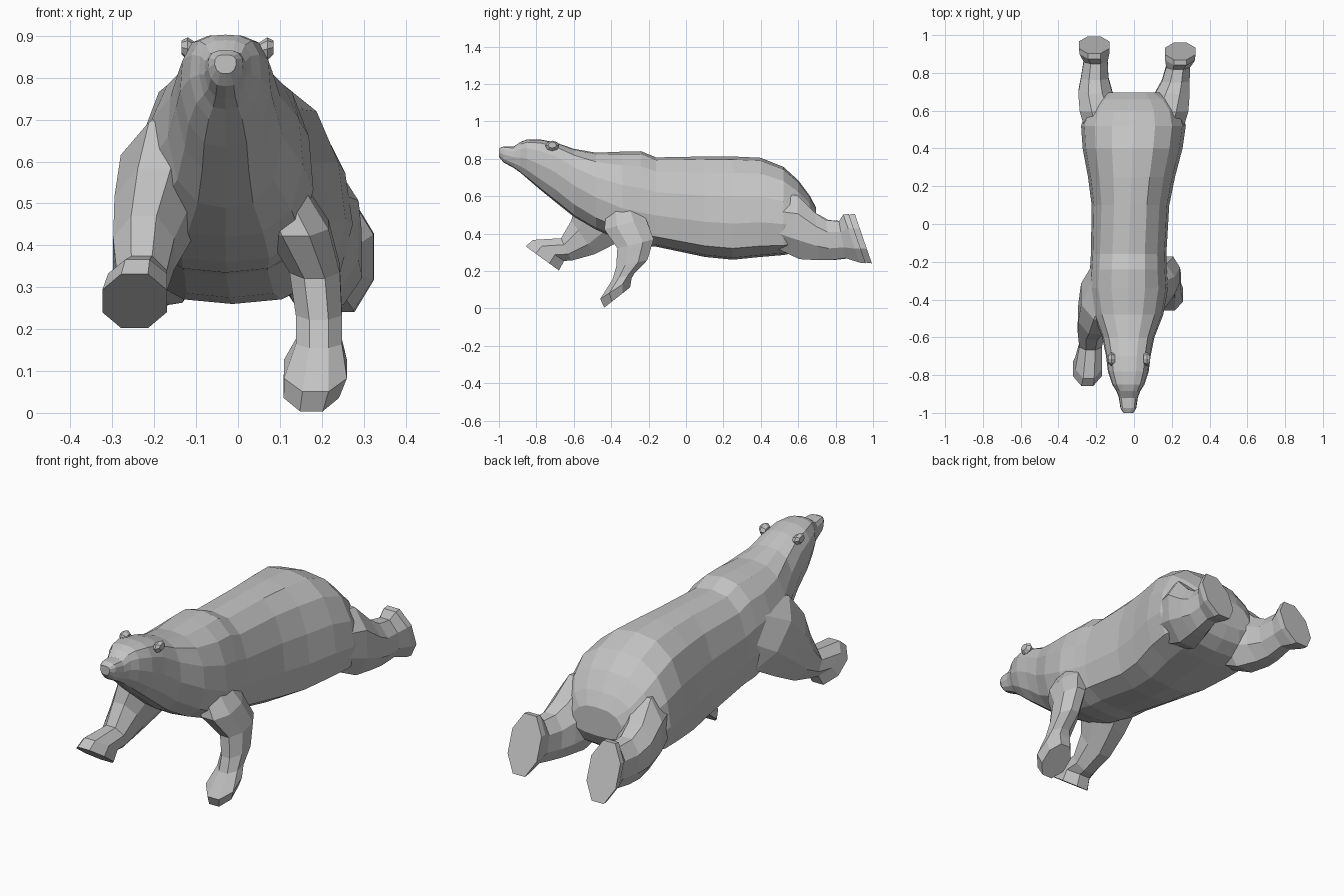
import bpy, bmesh, math
from mathutils import Vector

cube = bpy.data.objects.get("Cube")
if cube:
    bpy.data.objects.remove(cube, do_unlink=True)

fur = bpy.data.materials.new("grey fur")
fur.use_nodes = True
GREY = (0.55, 0.55, 0.55, 1)
fur.diffuse_color = GREY
fur.node_tree.nodes["Principled BSDF"].inputs["Base Color"].default_value = GREY


def loft(name, rings):
    """Skin a list of closed point rings, capped at both ends."""
    bm = bmesh.new()
    loops = [[bm.verts.new(p) for p in ring] for ring in rings]
    n = len(loops[0])
    for a, b in zip(loops, loops[1:]):
        for i in range(n):
            j = (i + 1) % n
            bm.faces.new((a[i], a[j], b[j], b[i]))
    bm.faces.new(loops[0])
    bm.faces.new(loops[-1])
    bmesh.ops.recalc_face_normals(bm, faces=bm.faces)
    mesh = bpy.data.meshes.new(name)
    bm.to_mesh(mesh)
    bm.free()
    mesh.materials.append(fur)
    obj = bpy.data.objects.new(name, mesh)
    bpy.context.collection.objects.link(obj)
    return obj


def limb_ring(x, y, z, rx, rb, degrees, n=8):
    """Rounded ring spanning x and a direction tilted in the side plane."""
    a = math.radians(degrees)
    side, up = Vector((rx, 0, 0)), Vector((0, math.cos(a), math.sin(a))) * rb
    turns = [2 * math.pi * (i + 0.5) / n for i in range(n)]
    k = 1 / math.cos(math.pi / n)
    return [Vector((x, y, z)) + (side * math.cos(t) + up * math.sin(t)) * k for t in turns]


def clamp(t):
    return min(max(t, 0), 1)


# Half outlines from belly to back, for the boxy head and the pear shaped trunk
HEAD = [(0, 0), (.47, .03), (.82, .21), (1, .5), (.95, .77), (.74, .93), (.38, .99), (0, 1)]
CHEST = [(0, 0), (.5, .02), (.88, .11), (1, .35), (.95, .61), (.76, .84), (.43, .97), (0, 1)]


def trunk_ring(y, low, high, half):
    """Outline fades from head to chest; the back narrows towards the hips."""
    to_chest, to_hips = clamp((y + .7) / .4), clamp((y + .2) / .5)
    cx = -.03 * clamp((.6 - y) / .8)
    right = []
    for (hu, hv), (cu, cv) in zip(HEAD, CHEST):
        v = hv + (cv - hv) * to_chest
        u = (hu + (cu - hu) * to_chest) * (1 - .06 * to_hips * v)
        right.append(Vector((cx + half * u, y, low + (high - low) * v)))
    left = [Vector((2 * cx - p.x, p.y, p.z)) for p in reversed(right[1:-1])]
    return right + left


# Head, neck and trunk: y, bottom, top, half width
trunk = [
    (-1, .81, .855, .026), (-.975, .78, .866, .042), (-.92, .75, .866, .05),
    (-.885, .725, .89, .063), (-.85, .695, .903, .085), (-.78, .635, .903, .108),
    (-.7, .57, .888, .118), (-.6, .49, .853, .138), (-.48, .42, .832, .185),
    (-.34, .36, .838, .21), (-.24, .335, .84, .203), (-.16, .33, .807, .2),
    (.1, .275, .812, .208), (.25, .26, .812, .235), (.4, .275, .805, .27),
    (.52, .285, .757, .283), (.6, .3, .685, .26), (.66, .34, .605, .21),
    (.695, .4, .54, .14),
]
loft("body_and_head", [trunk_ring(*r) for r in trunk])

# Legs: x, y, z, half width, half depth, tilt; the last two rings form the paw
left_front = [
    (.06, -.35, .6, .06, .07, 10), (.138, -.325, .45, .078, .115, 14),
    (.183, -.27, .345, .06, .1, 14), (.193, -.29, .24, .055, .085, 12),
    (.193, -.335, .17, .055, .06, 15), (.185, -.375, .105, .075, .1, 33),
    (.175, -.368, .058, .066, .088, 38)]
right_front = [
    (-.11, -.26, .62, .11, .17, 130), (-.165, -.37, .56, .115, .19, 135),
    (-.2, -.47, .47, .095, .16, 135), (-.225, -.55, .38, .073, .11, 125),
    (-.23, -.64, .315, .06, .066, 115), (-.24, -.735, .31, .07, .1, 146),
    (-.247, -.768, .267, .077, .11, 144)]
hind = [
    (.13, .4, .48, .1, .12, 90), (.178, .6, .435, .11, .172, 92),
    (.205, .7, .385, .09, .128, 95), (.215, .76, .365, .073, .108, 96),
    (.218, .835, .367, .063, .1, 100), (.227, .885, .373, .079, .136, 109),
    (.228, .915, .373, .08, .14, 109)]
loft("left_front_leg", [limb_ring(*r) for r in left_front])
loft("right_front_leg", [limb_ring(*r) for r in right_front])

# The hind legs mirror each other; the right one reaches further back
for name, side, reach in (("left_hind_leg", 1, 0), ("right_hind_leg", -1, .033)):
    rings = []
    for x, y, *rest in hind:
        paw = clamp((y - .7) / .15)
        rings.append(limb_ring(side * x + .017 * paw, y + reach * paw, *rest))
    loft(name, rings)


def ear_ring(side, out, radius):
    """Octagon facing sideways, a little flatter than it is long."""
    centre = Vector((-.025 + side * (.075 + out), -.715, .864 + out * .25))
    turns = [math.pi * i / 4 for i in range(8)]
    return [centre + Vector((0, math.cos(t), .75 * math.sin(t))) * radius for t in turns]


# Ears: small rounded studs
for name, side in (("left_ear", 1), ("right_ear", -1)):
    loft(name, [ear_ring(side, out, r) for out, r in ((0, .026), (.02, .037), (.035, .022))])
